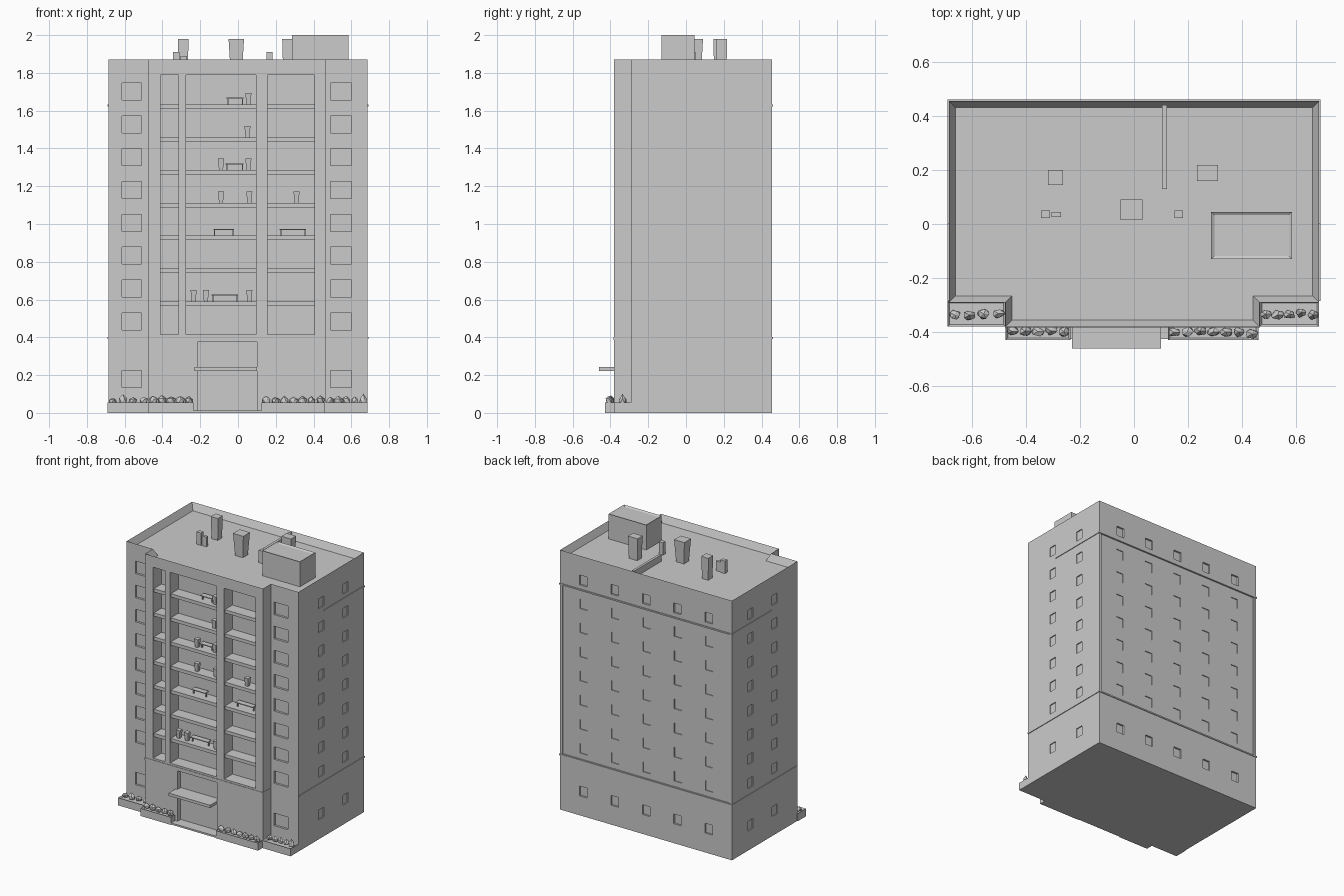
import bpy, bmesh, random
from mathutils import Vector

if "Cube" in bpy.data.objects:
    bpy.data.objects.remove(bpy.data.objects["Cube"])
random.seed(4)


def finish(name, bm):
    bmesh.ops.recalc_face_normals(bm, faces=bm.faces)
    me = bpy.data.meshes.new(name)
    bm.to_mesh(me)
    bm.free()
    ob = bpy.data.objects.new(name, me)
    bpy.context.collection.objects.link(ob)
    return ob


def add_box(bm, x0, x1, y0, y1, z0, z1, flare=1.0):
    """Box into bm; flare scales the top relative to the bottom."""
    vs = bmesh.ops.create_cube(bm, size=1)['verts']
    for v in vs:
        k = 1.0 if v.co.z > 0 else 1 / flare
        v.co = Vector(((x0 + x1) / 2 + v.co.x * (x1 - x0) * k,
                       (y0 + y1) / 2 + v.co.y * (y1 - y0) * k,
                       z1 if v.co.z > 0 else z0))


def boxes(name, items):
    bm = bmesh.new()
    for b in items:
        add_box(bm, *b)
    return finish(name, bm)


def tray(name, outline, z0, z1, rim, depth):
    """Prism with a sunken top surrounded by a rim."""
    bm = bmesh.new()
    base = bm.faces.new([bm.verts.new((x, y, z0)) for x, y in outline])
    top = bmesh.ops.extrude_face_region(bm, geom=[base], use_keep_orig=True)['geom']
    bmesh.ops.translate(bm, verts=[g for g in top if isinstance(g, bmesh.types.BMVert)],
                        vec=(0, 0, z1 - z0))
    face = next(g for g in top if isinstance(g, bmesh.types.BMFace))
    bmesh.ops.recalc_face_normals(bm, faces=bm.faces)
    bmesh.ops.inset_region(bm, faces=[face], thickness=rim, use_even_offset=True)
    bmesh.ops.translate(bm, verts=list(face.verts), vec=(0, 0, -depth))
    return finish(name, bm)


def rect(x0, x1, y0, y1):
    return [(x0, y0), (x1, y0), (x1, y1), (x0, y1)]


def cut(ob, cutter):
    m = ob.modifiers.new('cut', 'BOOLEAN')
    m.operation, m.solver, m.object = 'DIFFERENCE', 'EXACT', cutter
    bpy.context.view_layer.objects.active = ob
    bpy.ops.object.modifier_apply(modifier=m.name)
    bpy.data.objects.remove(cutter)


FLOOR0, PITCH, FLOORS = 0.405, 0.1737, 8
floors = [FLOOR0 + i * PITCH for i in range(FLOORS)]
bays = [(-0.41, -0.315), (-0.275, 0.095), (0.155, 0.405)]

# Main tower with projecting centre and sunken roof
body = tray('tower_body', [(-0.685, -0.29), (-0.475, -0.29), (-0.475, -0.38), (0.465, -0.38),
                           (0.465, -0.29), (0.685, -0.29), (0.685, 0.455), (-0.685, 0.455)],
            0, 1.87, 0.024, 0.05)

# Balcony shafts, entrance recess and rear panel
recess = [(a, b, -0.5, -0.285, FLOOR0 + 0.01, 1.79) for a, b in bays]
recess += [(-0.215, 0.10, -0.5, -0.345, 0.012, 0.375),
           (-0.665, 0.665, 0.448, 0.6, 0.405, 1.63)]
cut(body, boxes('recess_cutter', recess))

# Shallow windows on the wings, sides and back
win = []
for z in [0.10] + floors:
    for x0, x1 in ((-0.615, -0.51), (0.49, 0.60)):
        win.append((x0, x1, -0.4, -0.275, z + 0.035, z + 0.125))
    for s in (-1, 1):
        for y in (-0.03, 0.245):
            x0, x1 = sorted((s * 0.678, s * 0.8))
            win.append((x0, x1, y - 0.03, y + 0.03, z + 0.04, z + 0.11))
    for x in (-0.5, -0.25, 0.0, 0.25, 0.5):
        win.append((x - 0.03, x + 0.03, 0.442, 0.6, z + 0.04, z + 0.11))
cut(body, boxes('window_cutter', win))

# Thin string courses and cornice
boxes('base_course', [(-0.69, 0.69, -0.285, 0.46, 0.392, 0.402),
                      (-0.477, 0.467, -0.383, -0.29, 0.385, 0.402)])
boxes('upper_course', [(-0.69, 0.69, 0.0, 0.46, 1.622, 1.632)])

# Balcony slabs between the pillars
boxes('balcony_slabs', [(a - 0.005, b + 0.005, -0.372, -0.28, z - 0.012, z + 0.012)
                        for z in floors[1:] for a, b in bays])

# Balcony pots and tables
pots = [(7, 0.055), (6, 0.05), (5, -0.09), (5, 0.055), (4, -0.09), (4, 0.06),
        (4, 0.31), (1, -0.235), (1, -0.17), (1, 0.06)]
boxes('balcony_pots', [(x - 0.016, x + 0.016, -0.35, -0.318, floors[f] + 0.012,
                        floors[f] + 0.072, 1.5) for f, x in pots])
tables = []
for f, x0, x1 in ((5, -0.065, 0.03), (3, -0.13, -0.02), (1, -0.14, 0.0), (7, -0.06, 0.03), (3, 0.22, 0.36)):
    z = floors[f] + 0.012
    tables.append((x0, x1, -0.345, -0.305, z + 0.03, z + 0.036))
    for x in (x0 + 0.006, x1 - 0.006):
        tables.append((x - 0.003, x + 0.003, -0.33, -0.32, z, z + 0.03))
boxes('balcony_tables', tables)

# Entrance canopy, sloped overhead panel and step
boxes('entrance_canopy', [(-0.23, 0.10, -0.46, -0.34, 0.222, 0.242)])
boxes('entrance_step', [(-0.24, 0.13, -0.425, -0.37, 0, 0.012)])

# Planters along the front
planters = [(-0.69, -0.475, -0.38, -0.285), (0.465, 0.685, -0.38, -0.285),
            (-0.475, -0.235, -0.43, -0.375), (0.125, 0.46, -0.43, -0.375)]
for i, p in enumerate(planters):
    tray(f'planter_{i + 1}', rect(*p), 0, 0.055, 0.008, 0.012)

# Low-poly shrubs in the planters
bm = bmesh.new()
for x0, x1, y0, y1 in planters:
    n = round((x1 - x0) / 0.048)
    for i in range(n):
        vs = bmesh.ops.create_icosphere(bm, subdivisions=1, radius=1)['verts']
        c = Vector((x0 + (i + 0.5) * (x1 - x0) / n, (y0 + y1) / 2 + random.uniform(-0.008, 0.008), 0.06))
        h = random.uniform(0.025, 0.042)
        for v in vs:
            k = random.uniform(0.7, 1.05)
            v.co = c + Vector((v.co.x * 0.027, v.co.y * 0.021, v.co.z * (h if v.co.z > 0 else 0.015))) * k
finish('shrubs', bm)

# Roof: lift house with rim, chimneys, vents and dividing wall
tray('lift_house', rect(0.285, 0.585, -0.13, 0.045), 1.81, 2.0, 0.012, 0.008)
boxes('chimneys', [(-0.318, -0.262, 0.145, 0.20, 1.81, 1.98, 1.15),
                   (-0.05, 0.032, 0.015, 0.09, 1.81, 1.98, 1.35),
                   (0.234, 0.31, 0.16, 0.218, 1.81, 1.98, 1.15)])
boxes('roof_vents', [(-0.345, -0.31, 0.022, 0.05, 1.81, 1.91),
                     (-0.305, -0.27, 0.025, 0.045, 1.81, 1.89),
                     (0.15, 0.182, 0.022, 0.05, 1.81, 1.91)])
boxes('roof_divider', [(0.104, 0.122, 0.13, 0.44, 1.81, 1.868)])
